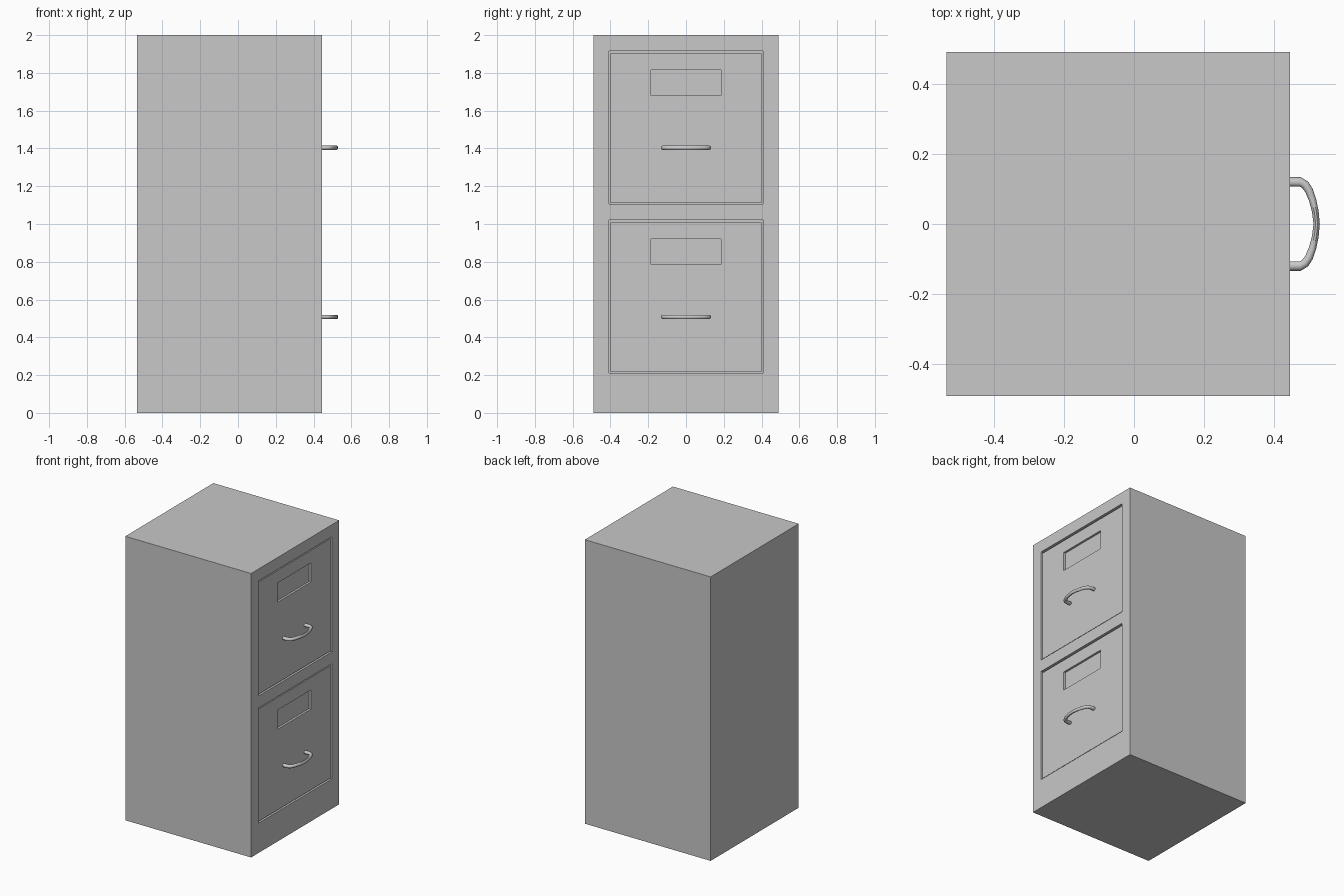
import bpy, bmesh, math
from mathutils import Vector

if "Cube" in bpy.data.objects:
    bpy.data.objects.remove(bpy.data.objects["Cube"], do_unlink=True)

FRONT = 0.445            # plane of the drawer side
DRAWER_STEP = 0.895      # height from one drawer to the next

paint = bpy.data.materials.new("light_grey_metal")
paint.use_nodes = True
GREY = (0.58, 0.58, 0.58, 1)
paint.diffuse_color = GREY
paint.node_tree.nodes["Principled BSDF"].inputs["Base Color"].default_value = GREY


def finish(name, bm):
    bmesh.ops.recalc_face_normals(bm, faces=bm.faces)
    mesh = bpy.data.meshes.new(name)
    bm.to_mesh(mesh)
    bm.free()
    mesh.materials.append(paint)
    obj = bpy.data.objects.new(name, mesh)
    bpy.context.collection.objects.link(obj)
    return obj


def box(name, low, high):
    bm = bmesh.new()
    bmesh.ops.create_cube(bm, size=1)
    low, high = Vector(low), Vector(high)
    for v in bm.verts:
        v.co = (low + high) / 2 + v.co * (high - low)
    return finish(name, bm)


def cut(target, low, high):
    cutter = box("cutter", low, high)
    cutter.hide_render = True
    mod = target.modifiers.new("recess", "BOOLEAN")
    mod.operation = "DIFFERENCE"
    mod.solver = "EXACT"
    mod.object = cutter
    bpy.context.view_layer.objects.active = target
    bpy.ops.object.modifier_apply(modifier=mod.name)
    bpy.data.objects.remove(cutter, do_unlink=True)


def handle(name, z):
    # half of the bow: x, y, half width
    half = [(0.42, 0.12, 0.0135), (0.474, 0.12, 0.0135), (0.488, 0.112, 0.0125),
            (0.499, 0.096, 0.0115), (0.509, 0.07, 0.0105), (0.517, 0.037, 0.0095)]
    path = half + [(0.521, 0, 0.009)] + [(x, -y, w) for x, y, w in reversed(half)]
    points = [Vector((x, y, z)) for x, y, w in path]
    sides = 10
    bm = bmesh.new()
    rings = []
    for i, p in enumerate(points):
        along = points[min(i + 1, len(points) - 1)] - points[max(i - 1, 0)]
        across = along.cross(Vector((0, 0, 1))).normalized()
        ring = []
        for k in range(sides):
            a = math.tau * k / sides
            offset = across * path[i][2] * math.cos(a) + Vector((0, 0, 0.012 * math.sin(a)))
            ring.append(bm.verts.new(p + offset))
        rings.append(ring)
    for r, s in zip(rings, rings[1:]):
        for k in range(sides):
            n = (k + 1) % sides
            bm.faces.new((r[k], r[n], s[n], s[k]))
    bm.faces.new(rings[0])
    bm.faces.new(rings[-1])
    obj = finish(name, bm)
    bpy.ops.object.select_all(action="DESELECT")
    obj.select_set(True)
    bpy.context.view_layer.objects.active = obj
    bpy.ops.object.shade_smooth_by_angle(angle=math.radians(40))


# Cabinet shell
cabinet = box("cabinet_body", (-0.535, -0.49, 0), (FRONT, 0.49, 2))

for i, level in enumerate(("lower", "upper")):
    z = i * DRAWER_STEP
    # Opening in the shell
    cut(cabinet, (FRONT - 0.03, -0.408, z + 0.21), (FRONT + 0.1, 0.408, z + 1.02))
    # Drawer front, set back with a narrow gap around it
    face = FRONT - 0.006
    drawer = box(level + "_drawer_front",
                 (FRONT - 0.04, -0.4, z + 0.217), (face, 0.4, z + 1.008))
    # Sunken label holder
    cut(drawer, (face - 0.015, -0.186, z + 0.785), (face + 0.1, 0.186, z + 0.92))
    # Pull handle
    handle(level + "_drawer_handle", z + 0.508)
